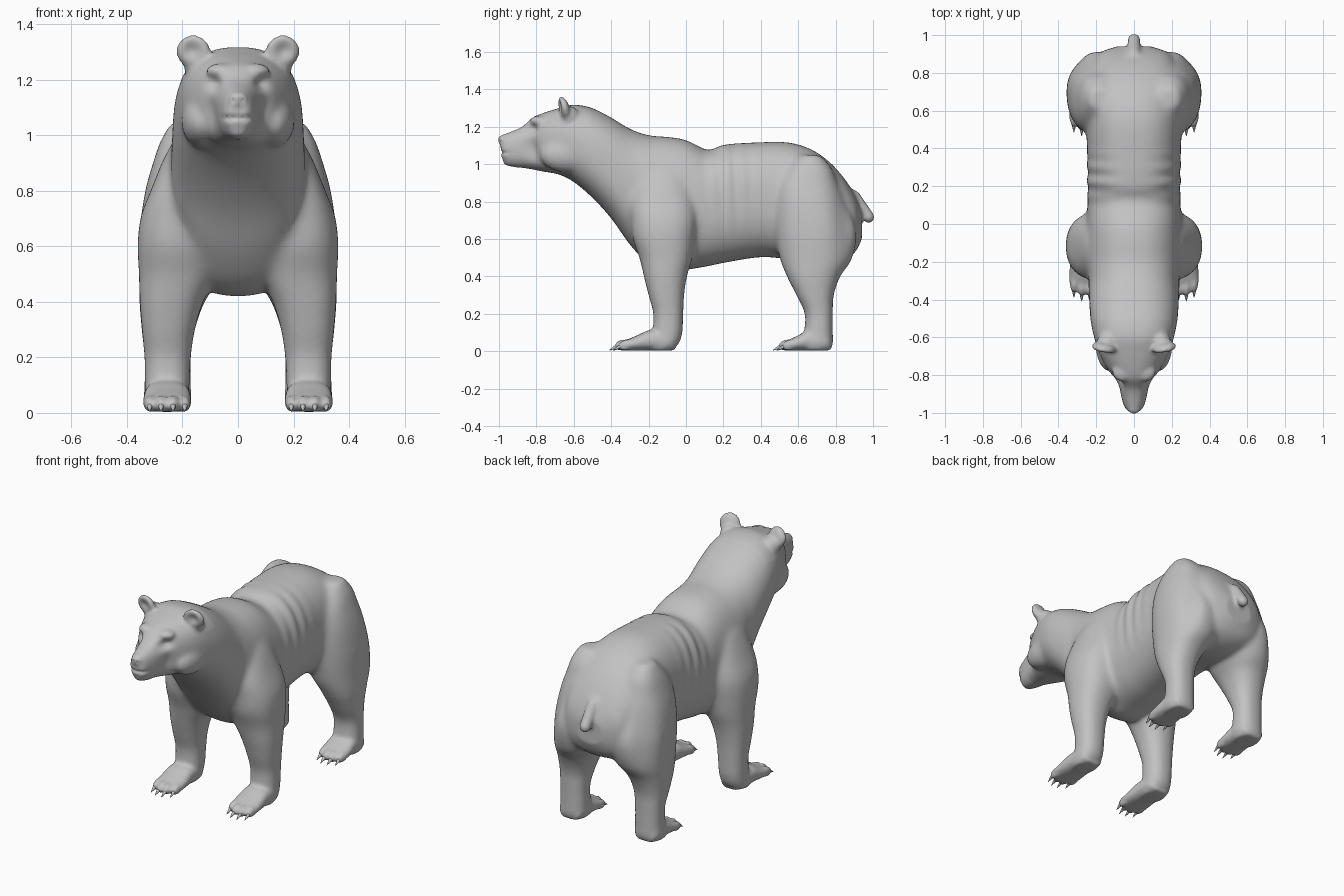
import bpy, bmesh, math
from mathutils import Vector, Matrix

cube = bpy.data.objects.get("Cube")
if cube:
    bpy.data.objects.remove(cube)

fur = bpy.data.materials.new("grey_fur")
fur.use_nodes = True
grey = (0.54, 0.54, 0.54, 1)
fur.diffuse_color = grey
fur.node_tree.nodes["Principled BSDF"].inputs["Base Color"].default_value = grey


def blend(rows, steps=5):
    """Smooth interpolation through the given rows."""
    out = []
    for i in range(len(rows) - 1):
        p = [rows[max(0, min(len(rows) - 1, i + k))] for k in (-1, 0, 1, 2)]
        for j in range(steps):
            t = j / steps
            out.append([b + 0.5 * t * (c - a + t * (2 * a - 5 * b + 4 * c - d + t * (3 * (b - c) + d - a)))
                        for a, b, c, d in zip(*p)])
    return out + [list(rows[-1])]


def loft(bm, axis, rows, power=2.3, side=1, n=32):
    """Rows: position on the axis, low and high x, low and high of the other direction."""
    rings = []
    for t, x0, x1, v0, v1 in blend(rows):
        ring = []
        for k in range(n):
            a = 2 * math.pi * k / n
            c, s = [math.copysign(abs(f) ** (2 / power), f) for f in (math.cos(a), math.sin(a))]
            x = side * ((x0 + x1) / 2 + c * (x1 - x0) / 2)
            v = (v0 + v1) / 2 + s * (v1 - v0) / 2
            ring.append(bm.verts.new((x, t, v) if axis == "y" else (x, v, t)))
        rings.append(ring)
    for r, q in zip(rings, rings[1:]):
        for k in range(n):
            m = (k + 1) % n
            bm.faces.new((r[k], r[m], q[m], q[k]))
    bm.faces.new(rings[0])
    bm.faces.new(rings[-1])


def ball(bm, centre, radii, tilt=0, roll=0, turn=0):
    m = (Matrix.Translation(centre) @ Matrix.Rotation(turn, 4, "Z") @ Matrix.Rotation(roll, 4, "Y")
         @ Matrix.Rotation(tilt, 4, "X") @ Matrix.Diagonal((*radii, 1)))
    bmesh.ops.create_uvsphere(bm, u_segments=24, v_segments=16, radius=1, matrix=m)


def make(name, bm):
    bmesh.ops.recalc_face_normals(bm, faces=bm.faces)
    mesh = bpy.data.meshes.new(name)
    bm.to_mesh(mesh)
    bm.free()
    obj = bpy.data.objects.new(name, mesh)
    bpy.context.collection.objects.link(obj)
    mesh.materials.append(fur)
    mesh.shade_smooth()
    return obj


def bake(obj):
    """Replace the mesh by the result of its modifiers."""
    mesh = bpy.data.meshes.new_from_object(obj.evaluated_get(bpy.context.evaluated_depsgraph_get()))
    obj.modifiers.clear()
    obj.data = mesh


body = bmesh.new()

# Trunk, neck and head: y, half width, underside, back
trunk = [(-.99, .03, 1.05, 1.13), (-.97, .05, 1.01, 1.16), (-.92, .066, .985, 1.18), (-.87, .08, .98, 1.205),
         (-.82, .108, .972, 1.25), (-.76, .145, .96, 1.275), (-.68, .185, .945, 1.3), (-.6, .212, .905, 1.318),
         (-.5, .232, .82, 1.3), (-.4, .238, .71, 1.25), (-.3, .243, .57, 1.19), (-.2, .255, .465, 1.155),
         (-.1, .258, .42, 1.147), (0, .252, .435, 1.13), (.12, .246, .455, 1.075), (.2, .246, .472, 1.105),
         (.4, .249, .503, 1.118), (.55, .255, .49, 1.117), (.67, .26, .47, 1.08), (.77, .26, .47, 1.01),
         (.85, .235, .49, .92), (.905, .19, .53, .83), (.94, .09, .6, .75)]
loft(body, "y", [(y, -w, w, lo, hi) for y, w, lo, hi in trunk], 2.4, n=48)

# Legs: height, inner and outer x, front and rear y
fore = [(.99, .1, .22, -.2, -.06), (.93, .08, .262, -.25, 0), (.8, .06, .316, -.3, .05), (.7, .06, .353, -.295, .06),
        (.6, .06, .362, -.285, .05), (.5, .075, .358, -.25, .035), (.4, .125, .354, -.225, .005),
        (.3, .155, .346, -.2, -.01), (.2, .17, .337, -.175, -.015), (.1, .175, .335, -.18, -.02),
        (.04, .18, .335, -.2, -.04), (.004, .195, .32, -.2, -.08)]
hind = [(1.05, .13, .24, .61, .72), (.98, .08, .28, .54, .78), (.9, .06, .307, .49, .81), (.8, .05, .335, .475, .85),
        (.65, .03, .356, .475, .91), (.5, .06, .357, .5, .89), (.4, .12, .355, .54, .825), (.3, .155, .347, .59, .79),
        (.2, .17, .337, .635, .785), (.1, .17, .337, .63, .785), (.04, .17, .34, .61, .785), (.004, .19, .325, .62, .77)]
# Paws: fraction from heel to toes, inner and outer x, height of the top
paw = [(0, .2, .31, .06), (.1, .178, .332, .1), (.4, .172, .338, .115), (.65, .168, .342, .085),
       (.82, .17, .342, .062), (.9, .19, .325, .04)]
toes = [(.192, -.02), (.234, .005), (.277, .005), (.318, -.015)]

claws = bmesh.new()
for side in (-1, 1):
    loft(body, "z", fore, 2.3, side)
    loft(body, "z", hind, 2.3, side)
    for heel, tip in ((-.06, -.37), (.775, .505)):
        rows = [(heel + (tip - heel) * f, a, b, .004, h) for f, a, b, h in paw]
        loft(body, "y", rows, 2.5, side)
        for x, reach in toes:
            y = tip - reach
            ball(body, (side * x, y + .035, .033), (.022, .045, .03), .25)
            loft(claws, "y", [(y + .02, x - .011, x + .011, .018, .042), (y - .005, x - .009, x + .009, .012, .032),
                              (y - .035, x - .001, x + .001, .004, .007)], 2, side, 10)
    # Ears, cheeks and brows
    ball(body, (side * .16, -.655, 1.3), (.064, .03, .064), .3, side * .35, side * .3)
    ball(body, (side * .14, -.62, 1.25), (.055, .05, .06))
    ball(body, (side * .13, -.63, 1.05), (.075, .15, .095))
    ball(body, (side * .06, -.785, 1.23), (.055, .05, .03))

# Nose, lower lip and tail
ball(body, (0, -.972, 1.13), (.038, .036, .03))
ball(body, (0, -.925, 1.015), (.045, .055, .028))
for k in range(6):
    ball(body, (0, .9 + .015 * k, .83 - .022 * k), (.034, .032, .036), .6)

bear = make("bear_body", body)
remesh = bear.modifiers.new("Fuse", "REMESH")
remesh.mode = "VOXEL"
remesh.voxel_size = .01
relax = bear.modifiers.new("Relax", "SMOOTH")
relax.factor = .5
relax.iterations = 8
bake(bear)

# Melt shoulders, hips and cheeks into the trunk, leaving paws, muzzle, ears and tail crisp
joints = bear.vertex_groups.new(name="joints")
for v in bear.data.vertices:
    x, y, z = v.co
    weight = min((z - .38) / .15, (y + .8) / .3, (.93 - y) / .05, 1)
    if weight > 0 and not (z > 1.2 and y < -.5):
        joints.add([v.index], weight, "REPLACE")
melt = bear.modifiers.new("Melt", "SMOOTH")
melt.vertex_group = "joints"
melt.factor = .5
melt.iterations = 45
bake(bear)
bear.vertex_groups.clear()

# Sculpted dents: centre, falloff radii, push
dents = [((.085, -.83, 1.185), (.03, .05, .025), (-.01, .025, 0)),
         ((.165, -.69, 1.305), (.034, .03, .034), (0, .024, 0)),
         ((.1, -.82, 1.08), (.025, .07, .06), (-.012, .016, 0)),
         ((.03, -.97, 1.062), (.05, .05, .007), (0, .016, 0)),
         ((.016, -1, 1.125), (.008, .02, .008), (0, .01, 0)),
         ((.31, .86, .7), (.1, .07, .2), (-.03, 0, 0)),
         ((.19, -.28, .85), (.05, .04, .15), (-.01, .01, 0))]
for v in bear.data.vertices:
    p = v.co.copy()
    sign = 1 if p.x >= 0 else -1
    for centre, radii, push in dents:
        d = sum(((q - c) / r) ** 2 for q, c, r in zip((abs(p.x), p.y, p.z), centre, radii))
        if d < 9:
            v.co += Vector((push[0] * sign, push[1], push[2])) * math.exp(-d)
    # Skin folds across the flanks and back
    if 0 < p.y < .5 and p.z > .6:
        fade = math.exp(-((p.y - .24) / .11) ** 2) * min(1, (p.z - .6) / .3)
        v.co.x += sign * .005 * fade * math.sin(p.y * 75 + p.z * 4) * min(1, abs(p.x) * 8)
bear.data.shade_smooth()

make("claws", claws)
